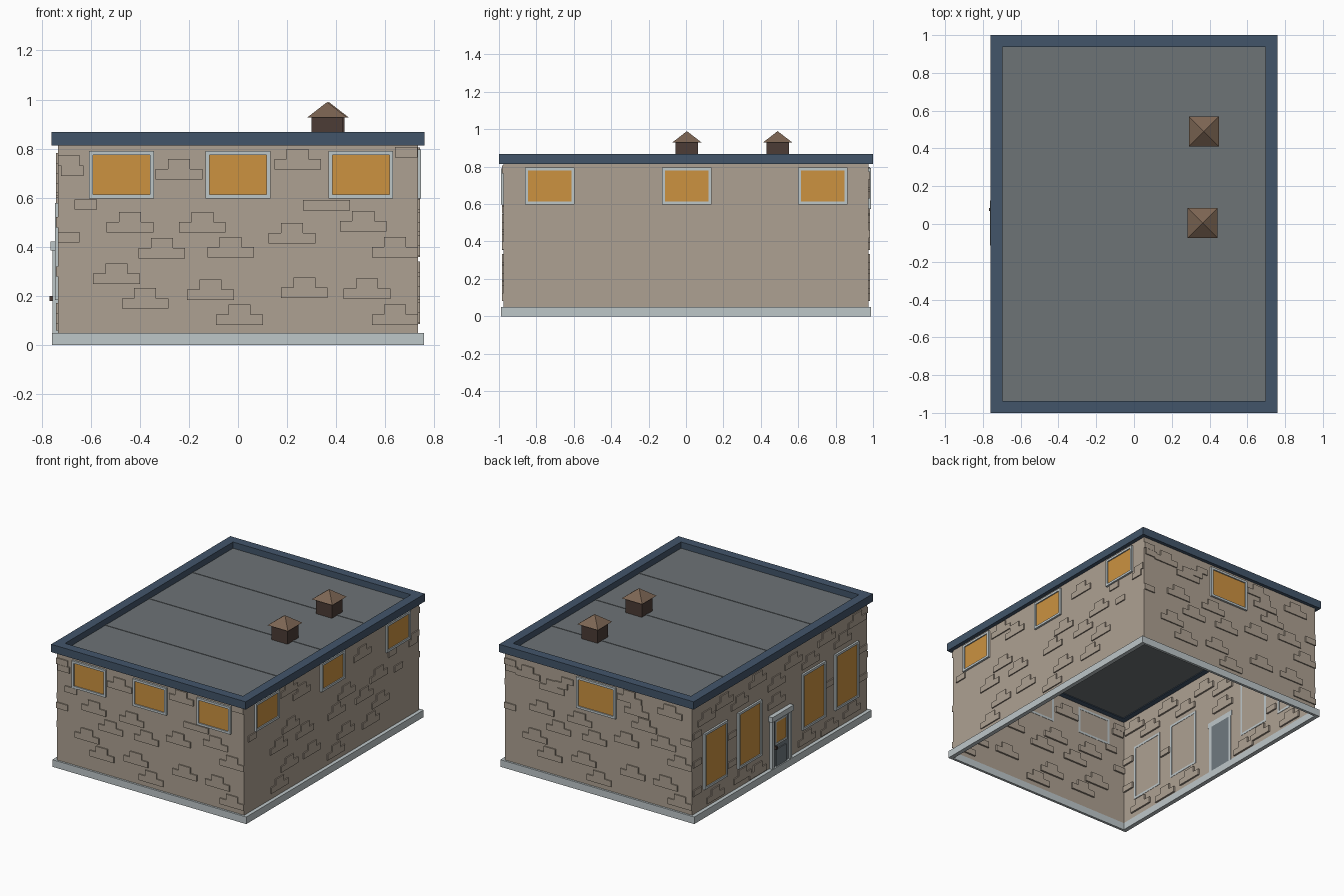
import bpy, bmesh

if "Cube" in bpy.data.objects:
    bpy.data.objects.remove(bpy.data.objects["Cube"])

def material(name, r, g, b):
    m = bpy.data.materials.new(name)
    lin = [((c / 255 + 0.055) / 1.055) ** 2.4 for c in (r, g, b)]
    m.diffuse_color = (*lin, 1)
    m.use_nodes = True
    m.node_tree.nodes["Principled BSDF"].inputs["Base Color"].default_value = m.diffuse_color
    return m

STONE = material("tan stone", 174, 161, 146)
TRIM = material("pale grey trim", 190, 199, 201)
FASCIA = material("slate blue fascia", 66, 85, 106)
DECK = material("grey roof", 109, 115, 118)
GLASS = material("amber glass", 204, 146, 64)
VENT = material("dark brown", 76, 60, 54)
CAP = material("brown cap", 124, 101, 83)
DOOR = material("grey door", 112, 122, 128)

def make(name, bm, mat):
    bmesh.ops.recalc_face_normals(bm, faces=bm.faces[:])
    me = bpy.data.meshes.new(name)
    bm.to_mesh(me)
    bm.free()
    me.materials.append(mat)
    ob = bpy.data.objects.new(name, me)
    bpy.context.collection.objects.link(ob)
    return ob

def add_box(bm, a, b):
    vs = bmesh.ops.create_cube(bm, size=1)["verts"]
    for v in vs:
        v.co = [(a[i] + b[i]) / 2 + v.co[i] * (b[i] - a[i]) for i in range(3)]

def boxes(name, mat, *pairs):
    bm = bmesh.new()
    for a, b in pairs:
        add_box(bm, a, b)
    return make(name, bm, mat)

def ring(name, mat, ox, oy, ix, iy, z0, z1):
    """Rectangular frame lying flat."""
    bm = bmesh.new()
    loops = []
    for x, y, z in ((ox, oy, z0), (ox, oy, z1), (ix, iy, z1), (ix, iy, z0)):
        loops.append([bm.verts.new((sx * x, sy * y, z))
                      for sx, sy in ((-1, -1), (1, -1), (1, 1), (-1, 1))])
    for k in range(4):
        p, q = loops[k], loops[(k + 1) % 4]
        for i in range(4):
            j = (i + 1) % 4
            bm.faces.new((p[i], p[j], q[j], q[i]))
    return make(name, bm, mat)

WX, WY = 0.732, 0.976

# Map wall coordinates (along, outward, up) to space
SIDES = {
    "front": lambda u, d, z: (u, -WY - d, z),
    "back": lambda u, d, z: (u, WY + d, z),
    "right": lambda u, d, z: (WX + d, u, z),
    "left": lambda u, d, z: (-WX - d, u, z),
}

def wall_boxes(name, mat, side, rects, d0, d1):
    f = SIDES[side]
    pairs = []
    for u0, u1, z0, z1 in rects:
        p, q = f(u0, d0, z0), f(u1, d1, z1)
        pairs.append(([min(c) for c in zip(p, q)], [max(c) for c in zip(p, q)]))
    return boxes(name, mat, *pairs)

# Thin open wall shell
bm = bmesh.new()
cs = ((-WX, -WY), (WX, -WY), (WX, WY), (-WX, WY))
lo = [bm.verts.new((x, y, 0.02)) for x, y in cs]
hi = [bm.verts.new((x, y, 0.83)) for x, y in cs]
for i in range(4):
    j = (i + 1) % 4
    bm.faces.new((lo[i], lo[j], hi[j], hi[i]))
make("walls", bm, STONE)

# Plinth, parapet and roof deck with low seams
ring("plinth", TRIM, 0.758, 0.99, 0.728, 0.972, 0, 0.05)
ring("parapet", FASCIA, 0.76, 1.0, 0.695, 0.937, 0.813, 0.868)
boxes("roof_deck", DECK, ((-0.7, -0.94, 0.818), (0.7, 0.94, 0.824)))
boxes("roof_seams", DECK, *[((-0.695, y - 0.01, 0.82), (0.695, y + 0.01, 0.827))
                            for y in (-0.48, 0.01, 0.495)])

# Roof vents with pyramid caps
for n, (x, y) in enumerate(((0.37, 0.49), (0.363, 0.005)), 1):
    boxes(f"vent_{n}", VENT, ((x - 0.063, y - 0.06, 0.82), (x + 0.063, y + 0.06, 0.93)))
    bm = bmesh.new()
    base = [bm.verts.new((x + sx * 0.08, y + sy * 0.08, 0.928))
            for sx, sy in ((-1, -1), (1, -1), (1, 1), (-1, 1))]
    top = bm.verts.new((x, y, 0.99))
    bm.faces.new(base)
    for i in range(4):
        bm.faces.new((base[i], base[(i + 1) % 4], top))
    make(f"vent_cap_{n}", bm, CAP)

# Windows: outer frame rectangles per wall
WINDOWS = {
    "front": [(c - 0.132, c + 0.132, 0.598, 0.79) for c in (-0.475, 0, 0.5)],
    "right": [(c - 0.132, c + 0.132, 0.598, 0.796) for c in (-0.729, 0.003, 0.731)],
    "back": [(-0.14, 0.167, 0.574, 0.793)],
    "left": [(c - 0.13, c + 0.13, 0.185, 0.58) for c in (0.724, 0.344, -0.371, -0.739)],
}
T = 0.016
for side, rects in WINDOWS.items():
    bars = []
    for u0, u1, z0, z1 in rects:
        bars += [(u0, u0 + T, z0, z1), (u1 - T, u1, z0, z1),
                 (u0 + T, u1 - T, z0, z0 + T), (u0 + T, u1 - T, z1 - T, z1)]
    wall_boxes(f"{side}_window_frames", TRIM, side, bars, -0.002, 0.014)
    panes = [(a + T, b - T, c + T, d - T) for a, b, c, d in rects]
    wall_boxes(f"{side}_window_panes", GLASS, side, panes, 0.001, 0.006)

# Door on the left wall
wall_boxes("door_frame", TRIM, "left",
           [(0.092, 0.115, 0, 0.39), (-0.105, -0.082, 0, 0.39)], -0.002, 0.024)
wall_boxes("door_lintel", TRIM, "left", [(-0.115, 0.125, 0.385, 0.422)], -0.002, 0.031)
wall_boxes("door_leaf", DOOR, "left", [(-0.082, 0.092, 0.01, 0.385)], -0.002, 0.012)
wall_boxes("door_pane", GLASS, "left", [(-0.05, 0.06, 0.215, 0.36)], 0.011, 0.015)
wall_boxes("door_panel_trim", TRIM, "left",
           [(-0.06, 0.07, 0.2, 0.215), (-0.06, 0.07, 0.36, 0.372),
            (0.06, 0.07, 0.215, 0.36), (-0.06, -0.05, 0.215, 0.36)], 0.011, 0.018)
wall_boxes("door_panel", DOOR, "left", [(-0.05, 0.06, 0.05, 0.17)], 0.011, 0.018)
wall_boxes("door_handle", VENT, "left", [(0.07, 0.084, 0.18, 0.2)], 0.011, 0.036)

# Raised stones: clusters of two below one, by centre of the lower pair
FRONT = [(-.44, .48), (-.145, .48), (-.31, .375), (-.03, .378), (.22, .435), (.51, .484),
         (.64, .378), (-.495, .27), (-.378, .17), (-.112, .206), (.27, .214), (.525, .21),
         (.006, .104), (.64, .104), (-.24, .696), (.243, .737), (.36, .57)]
RIGHT = [(-.48, .743), (-.34, .674), (.337, .684), (-.46, .481), (.16, .481), (-.594, .385),
         (-.305, .385), (.048, .385), (.358, .38), (.52, .465), (-.476, .219), (-.225, .219),
         (.155, .208), (.54, .278), (.433, .176), (-.588, .112), (.043, .107)]
BACK = [(-x, z) for x, z in FRONT] + [(.55, .7), (.36, .65), (-.3, .66), (-.56, .72)]
LEFT = [(.82, .67), (.62, .71), (.45, .64), (.25, .72), (.04, .62), (-.15, .7), (-.34, .63),
        (-.52, .72), (-.7, .64), (-.86, .72), (.04, .49), (.72, .09), (.42, .11),
        (.25, .08), (-.3, .1), (-.55, .08), (-.8, .11)]
# Single stones, mostly near corners
SINGLES = {
    "front": [(-.69, .753), (-.675, .71), (-.62, .573), (-.69, .44), (.685, .785)],
    "right": [(-.89, .572), (.674, .572), (.738, .444), (.904, .56), (.925, .6)],
    "back": [(.69, .753), (.675, .71), (-.69, .55), (.69, .44)],
    "left": [(.925, .6), (.925, .4), (.925, .2), (-.925, .5), (-.925, .3),
             (.535, .45), (.535, .25), (-.55, .4), (-.17, .3), (.16, .25)],
}
for side, groups in (("front", FRONT), ("right", RIGHT), ("back", BACK), ("left", LEFT)):
    half = WX if side in ("front", "back") else WY
    bricks = []
    for u, z in groups:
        bricks += [(u - 0.095, u, z - 0.021, z + 0.021), (u, u + 0.095, z - 0.021, z + 0.021),
                   (u - 0.045, u + 0.045, z + 0.021, z + 0.062)]
    bricks += [(u - 0.045, u + 0.045, z - 0.021, z + 0.021) for u, z in SINGLES[side]]
    holes = WINDOWS[side] + ([(-0.13, 0.14, 0, 0.43)] if side == "left" else [])
    kept = [(max(a, -half), min(b, half), c, min(d, 0.815)) for a, b, c, d in bricks
            if not any(a < h[1] and b > h[0] and c < h[3] and d > h[2] for h in holes)]
    wall_boxes(f"{side}_stones", STONE, side, kept, -0.012, 0.008)
